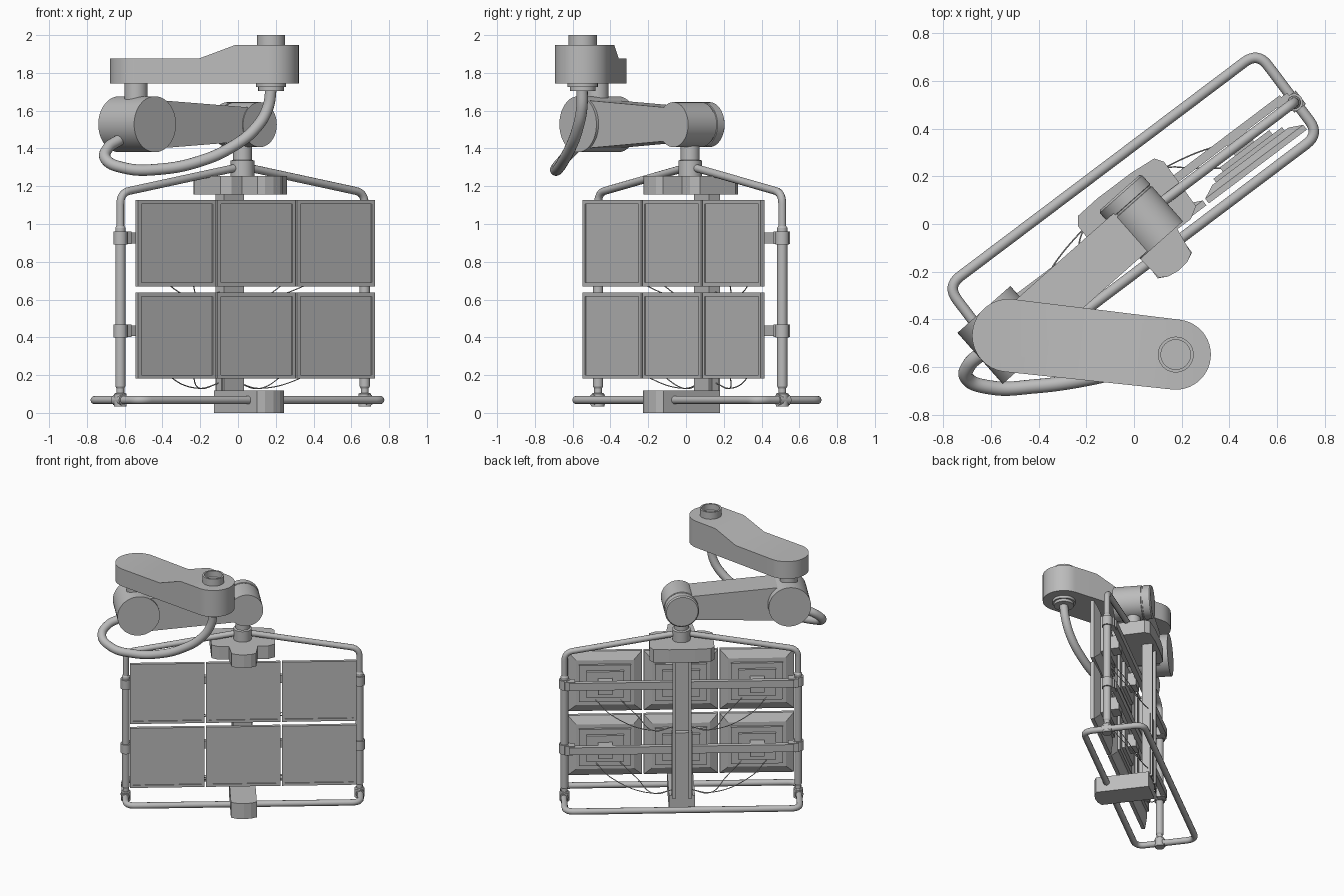
import bpy, bmesh, math
from mathutils import Matrix, Vector

if "Cube" in bpy.data.objects:
    bpy.data.objects.remove(bpy.data.objects["Cube"], do_unlink=True)

GREY = (0.5, 0.5, 0.5, 1)
grey = bpy.data.materials.new("plain grey")
grey.use_nodes = True
grey.diffuse_color = GREY
grey.node_tree.nodes["Principled BSDF"].inputs["Base Color"].default_value = GREY

# Screen rig frame: x along the screens, y to the back
RIG = Matrix.Translation((0.024, 0.022, 0)) @ Matrix.Rotation(math.radians(37), 4, 'Z')


def finish(name, bm, matrix, smooth=True):
    bmesh.ops.recalc_face_normals(bm, faces=bm.faces)
    mesh = bpy.data.meshes.new(name)
    bm.to_mesh(mesh)
    bm.free()
    obj = bpy.data.objects.new(name, mesh)
    bpy.context.collection.objects.link(obj)
    mesh.materials.append(grey)
    obj.matrix_world = matrix
    if smooth:
        bpy.ops.object.select_all(action='DESELECT')
        obj.select_set(True)
        bpy.context.view_layer.objects.active = obj
        bpy.ops.object.shade_smooth_by_angle(angle=math.radians(30))
    return obj


def loft_mesh(rings):
    bm = bmesh.new()
    loops = [[bm.verts.new(p) for p in ring] for ring in rings]
    for a, b in zip(loops, loops[1:]):
        for i in range(len(a)):
            j = (i + 1) % len(a)
            bm.faces.new((a[i], a[j], b[j], b[i]))
    bm.faces.new(loops[0])
    bm.faces.new(loops[-1])
    return bm


def prism(name, outline, z0, z1, matrix, smooth=True):
    rings = [[(x, y, z) for x, y in outline] for z in (z0, z1)]
    return finish(name, loft_mesh(rings), matrix, smooth)


def box(name, x0, x1, y0, y1, z0, z1):
    return prism(name, [(x0, y0), (x1, y0), (x1, y1), (x0, y1)], z0, z1, RIG, False)


def lathe(name, profile, matrix, seg=48):
    rings = [[(r * math.cos(math.tau * i / seg), r * math.sin(math.tau * i / seg), z)
              for i in range(seg)] for r, z in profile]
    return finish(name, loft_mesh(rings), matrix)


def at(x, y, z=0):
    return Matrix.Translation((x, y, z))


def fillet(points, radius, closed=False):
    pts = [Vector(p) for p in points]
    out = []
    for i, p in enumerate(pts):
        if not closed and i in (0, len(pts) - 1):
            out.append(p)
            continue
        a = p + (pts[i - 1] - p).normalized() * radius
        b = p + (pts[(i + 1) % len(pts)] - p).normalized() * radius
        for k in range(9):
            t = k / 8
            out.append(a * (1 - t) ** 2 + p * (2 * t * (1 - t)) + b * t * t)
    return out


def tube(name, points, radius, matrix, closed=False, kind='POLY', res=4):
    curve = bpy.data.curves.new(name, 'CURVE')
    curve.dimensions = '3D'
    curve.bevel_depth = radius
    curve.bevel_resolution = res
    curve.use_fill_caps = True
    spline = curve.splines.new(kind)
    if kind == 'BEZIER':
        spline.bezier_points.add(len(points) - 1)
        for bp, p in zip(spline.bezier_points, points):
            bp.co = p
            bp.handle_left_type = bp.handle_right_type = 'AUTO'
    else:
        spline.points.add(len(points) - 1)
        for sp, p in zip(spline.points, points):
            sp.co = (*p, 1)
    spline.use_cyclic_u = closed
    curve.materials.append(grey)
    obj = bpy.data.objects.new(name, curve)
    bpy.context.collection.objects.link(obj)
    obj.matrix_world = matrix


# Upper link: tapered rounded plate with a raised thick end
L, R = Vector((-0.525, -0.467)), Vector((0.175, -0.547))
along = (R - L).normalized()
head = math.atan2(along.y, along.x)
outline = []
for centre, radius, start in ((R, 0.147, -90), (L, 0.153, 90)):
    for i in range(25):
        ang = head + math.radians(start + i * 7.5)
        outline.append((centre.x + radius * math.cos(ang), centre.y + radius * math.sin(ang)))
bm = loft_mesh([[(x, y, z) for x, y in outline] for z in (1.745, 1.947)])
for cut in (-0.2, -0.01):
    bmesh.ops.bisect_plane(bm, geom=bm.verts[:] + bm.edges[:] + bm.faces[:],
                           plane_co=(cut, -0.62, 0), plane_no=(along.x, along.y, 0))
for v in bm.verts:
    if v.co.z > 1.9 and (v.co.xy - Vector((-0.1, -0.62))).dot(along) < 0:
        v.co.z = 1.877
finish("upper_link", bm, Matrix())

# Hollow ceiling socket and hose fitting under it
lathe("ceiling_socket", [(0.075, 1.93), (0.075, 2.0), (0.062, 2.0), (0.062, 1.955)], at(*R))
lathe("hose_fitting", [(0.08, 1.76), (0.08, 1.725), (0.068, 1.725), (0.068, 1.705)], at(*R))

# Shoulder, forearm and elbow share one sideways axis
turn = math.radians(41.5)
w = Vector((math.sin(turn), -math.cos(turn), 0))
AXES = Matrix(((math.cos(turn), 0, w.x, 0), (math.sin(turn), 0, w.y, 0),
               (0, 1, 0, 0), (0, 0, 0, 1)))
S = at(-0.534, -0.465, 1.528) @ AXES
E = at(0.028, 0.032, 1.526) @ AXES
lathe("shoulder", [(0.148, -0.143), (0.148, 0.143)], S, 64)
lathe("shoulder_neck", [(0.061, 1.6), (0.061, 1.76)], at(-0.54, -0.47))
prism("forearm", [(0, -0.13), (0.75, -0.085), (0.75, 0.085), (0, 0.13)], -0.085, 0.128, S, False)
lathe("elbow", [(0.11, -0.133), (0.119, -0.124), (0.119, -0.075), (0.114, -0.073), (0.114, -0.065),
                (0.119, -0.063), (0.119, 0.133)], E, 64)
lathe("wrist_shaft", [(0.063, 1.2), (0.063, 1.335), (0.05, 1.34), (0.05, 1.46)], RIG)

# Sagging hose from the link to the shoulder
tube("hose", [(0.177, -0.55, 1.73), (0.156, -0.552, 1.61), (0.087, -0.575, 1.5),
              (-0.034, -0.61, 1.407), (-0.2, -0.65, 1.333), (-0.415, -0.68, 1.29),
              (-0.6, -0.685, 1.296), (-0.7, -0.645, 1.344), (-0.69, -0.59, 1.4),
              (-0.62, -0.53, 1.45)], 0.03, Matrix(), kind='BEZIER', res=6)

# Top bracket: wide block with a rounded tongue towards the front
half = [(0.085, -0.245), (0.1, -0.13), (0.17, -0.13), (0.22, -0.1),
        (0.225, 0.13), (0.2, 0.165), (0.09, 0.175)]
nose = [(0, -0.272), (0.05, -0.265)]
prism("top_bracket", nose + half + [(-x, y) for x, y in reversed(half)] + [(-0.05, -0.265)],
      1.155, 1.255, RIG, False)

# Foot block with rounded nose
foot = [(0.09, -0.245), (0.09, 0.13)]
prism("foot_block", nose + foot + [(-x, y) for x, y in reversed(foot)] + [(-0.05, -0.265)],
      0.0, 0.118, RIG, False)

# Column: channel open to the back, with a cover over the lower half
box("column_web", -0.065, 0.065, 0.075, 0.1, 0.1, 1.17)
for side in (-1, 1):
    x0, x1 = sorted((side * 0.045, side * 0.065))
    box("column_flange", x0, x1, 0.1, 0.15, 0.1, 1.17)
box("column_cover", -0.072, 0.072, 0.09, 0.135, 0.11, 0.6)

# Floor ring and arched frame
X = 0.81
RX, RY, RZ = 0.815, 0.215, 0.068
ring = [(sx * RX, 0.045 + sy * RY, RZ) for sx, sy in ((-1, -1), (1, -1), (1, 1), (-1, 1))]
tube("floor_ring", fillet(ring, 0.07, True), 0.022, RIG, True)
tube("arched_frame", fillet([(-X, 0, 0.06), (-X, 0, 1.165), (0, 0, 1.305), (X, 0, 1.165),
                             (X, 0, 0.06)], 0.06), 0.021, RIG)

# Pole sleeves, feet fittings and clamps
for side in (-1, 1):
    pole = RIG @ at(side * X, 0)
    lathe("pole_sleeve", [(0.021, 0.13), (0.027, 0.14), (0.027, 0.98), (0.021, 0.99)], pole, 24)
    lathe("pole_foot", [(0.034, 0.035), (0.034, 0.1), (0.027, 0.105)], pole, 24)
    tube("ring_clamp", [(side * RX, -0.035, RZ), (side * RX, 0.035, RZ)], 0.03, RIG)
    for z in (0.434, 0.926):
        lathe("pole_clamp", [(0.037, z - 0.035), (0.037, z + 0.035)], pole, 24)
        x0, x1 = sorted((side * 0.74, side * X))
        box("clamp_lug", x0, x1, -0.005, 0.05, z - 0.033, z + 0.033)

# Cross bars between the poles
for z in (0.434, 0.926):
    box("cross_bar", -0.78, 0.78, 0.025, 0.06, z - 0.028, z + 0.028)

# Six screens: half width, half height and depth of each step, front to back
steps = [(0.237, 0.208, -0.116), (0.237, 0.208, -0.123), (0.257, 0.228, -0.123),
         (0.257, 0.228, -0.098), (0.2, 0.17, -0.07), (0.18, 0.14, -0.07),
         (0.18, 0.14, -0.052), (0.13, 0.1, -0.052), (0.13, 0.1, -0.03),
         (0.05, 0.05, -0.03), (0.05, 0.05, 0.03)]
for col in (-1, 0, 1):
    for z in (0.409, 0.898):
        rings = [[(sx * hw, d, sz * hh) for sx, sz in ((-1, -1), (1, -1), (1, 1), (-1, 1))]
                 for hw, hh, d in steps]
        finish("screen", loft_mesh(rings), RIG @ at(col * 0.527, 0, z), False)

# Thin cables from the screen backs to the column
for side in (-1, 1):
    for z in (0.3, 0.78):
        for x in (0.43, 0.6):
            tube("cable", [(side * x, -0.06, z), (side * (x - 0.12), 0.03, z - 0.09),
                           (side * 0.2, 0.11, z - 0.17), (side * 0.06, 0.12, z - 0.14)],
                 0.003, RIG, kind='BEZIER', res=1)
